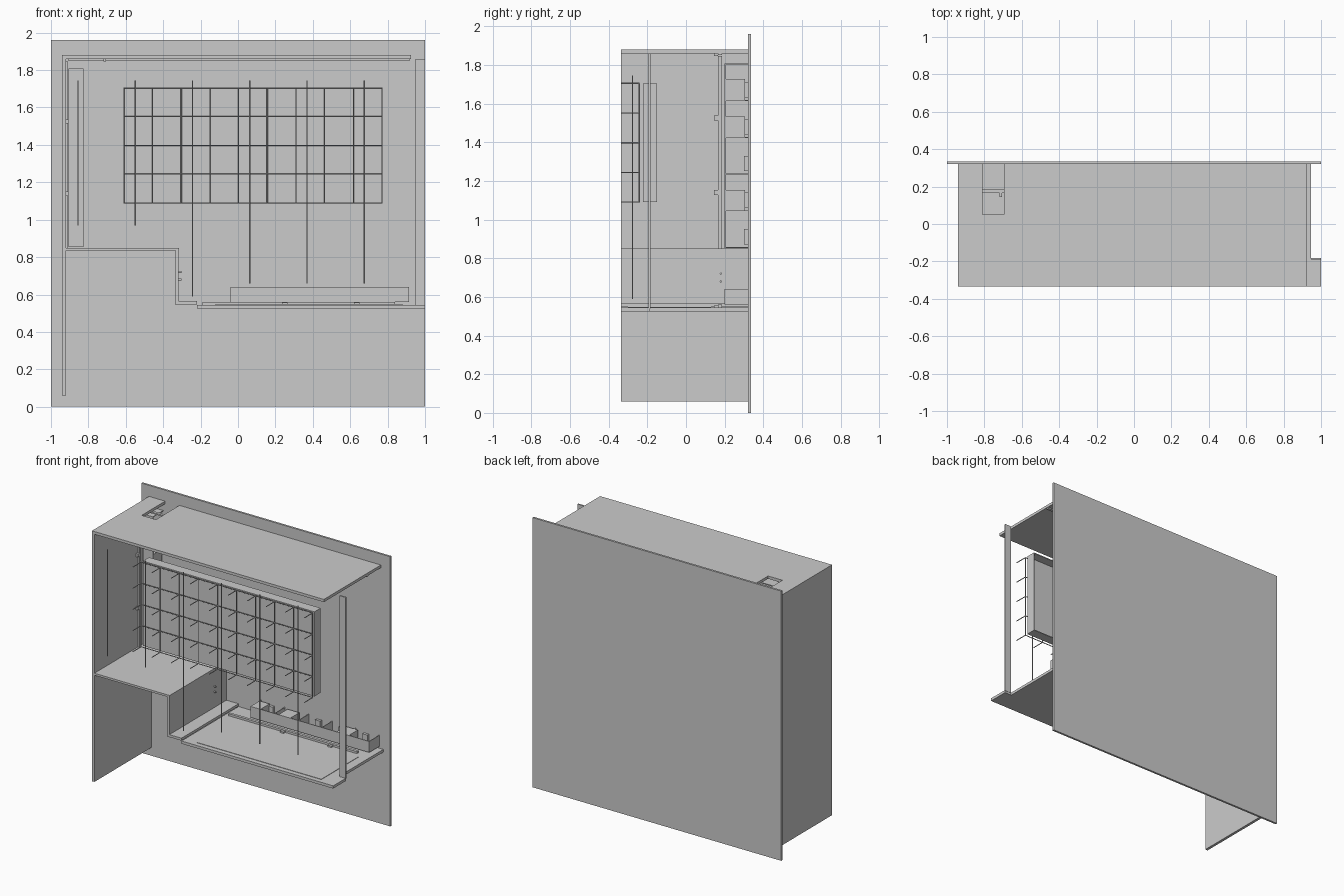
import bpy, bmesh, math
from mathutils import Matrix, Vector

if "Cube" in bpy.data.objects:
    bpy.data.objects.remove(bpy.data.objects["Cube"])


def add_mesh(name, bm):
    me = bpy.data.meshes.new(name)
    bm.to_mesh(me)
    bm.free()
    ob = bpy.data.objects.new(name, me)
    bpy.context.collection.objects.link(ob)
    return ob


def boxes(name, items):
    """One object from several boxes given as (x0, x1, y0, y1, z0, z1)."""
    bm = bmesh.new()
    for x0, x1, y0, y1, z0, z1 in items:
        m = (Matrix.Translation(((x0 + x1) / 2, (y0 + y1) / 2, (z0 + z1) / 2))
             @ Matrix.Diagonal((x1 - x0, y1 - y0, z1 - z0, 1)))
        bmesh.ops.create_cube(bm, size=1, matrix=m)
    return add_mesh(name, bm)


def rods(name, segments, r):
    """Thin round bars between point pairs."""
    bm = bmesh.new()
    for a, b in segments:
        a, b = Vector(a), Vector(b)
        rot = (b - a).to_track_quat('Z', 'Y').to_matrix().to_4x4()
        bmesh.ops.create_cone(bm, cap_ends=True, segments=8, radius1=r, radius2=r,
                              depth=(b - a).length,
                              matrix=Matrix.Translation((a + b) / 2) @ rot)
    ob = add_mesh(name, bm)
    ob.data.shade_smooth()
    ob.data.set_sharp_from_angle(angle=math.radians(50))
    return ob


def slab(name, outline, z0, z1):
    """Horizontal board with the given xy outline."""
    bm = bmesh.new()
    face = bm.faces.new([bm.verts.new((x, y, z0)) for x, y in outline])
    ext = bmesh.ops.extrude_face_region(bm, geom=[face])
    moved = [v for v in ext['geom'] if isinstance(v, bmesh.types.BMVert)]
    bmesh.ops.translate(bm, verts=moved, vec=(0, 0, z1 - z0))
    bmesh.ops.recalc_face_normals(bm, faces=bm.faces)
    return add_mesh(name, bm)


F, B = -0.335, 0.32   # front edge and wall plane

# Main boards
boxes("back_wall", [(-1, 1, B, 0.335, 0, 1.96)])
boxes("left_side_panel", [(-0.94, -0.92, F, B, 0.06, 1.86)])
slab("top_panel", [(-0.94, F), (0.925, F), (0.925, B), (-0.695, B), (-0.695, 0.05),
                   (-0.81, 0.05), (-0.81, B), (-0.94, B)], 1.86, 1.88)
boxes("raised_shelf", [(-0.92, -0.315, F, B, 0.835, 0.85)])
boxes("step_riser", [(-0.335, -0.317, F, B, 0.545, 0.835)])
boxes("step_ledge", [(-0.335, -0.22, F, B, 0.547, 0.565)])
slab("floor_panel", [(-0.22, F), (1, F), (1, -0.185), (0.945, -0.185),
                     (0.945, B), (-0.22, B)], 0.525, 0.545)
slab("floor_mat", [(-0.12, -0.30), (0.88, -0.30), (0.88, 0.13), (-0.12, 0.13)], 0.545, 0.548)
boxes("right_post", [(0.95, 1, -0.193, -0.183, 0.54, 1.86)])

# Thin guide strips around the inside, with small clips
boxes("guide_strips", [(-0.92, -0.908, 0.165, 0.185, 0.85, 1.845),
                       (-0.91, 0.92, 0.165, 0.185, 1.85, 1.86),
                       (-0.19, 0.84, 0.165, 0.185, 0.545, 0.56)])
boxes("clips", [(-0.92, -0.905, 0.145, 0.165, z - 0.012, z + 0.012) for z in (1.14, 1.525)]
      + [(x - 0.015, x + 0.015, 0.145, 0.165, 0.545, 0.556) for x in (0.25, 0.635)]
      + [(-0.72, -0.705, 0.145, 0.165, 1.845, 1.86)])
rods("riser_knobs", [((-0.318, 0.18, z), (-0.303, 0.18, z)) for z in (0.68, 0.72)], 0.006)

# Floating panel: thin face with side flanges, open at the back
x0, x1, z0, z1 = -0.61, 0.77, 1.09, 1.705
boxes("display_panel", [(x0, x1, -0.222, -0.216, z0, z1),
                        (x0, x0 + 0.006, -0.216, -0.15, z0, z1),
                        (x1 - 0.006, x1, -0.216, -0.15, z0, z1),
                        (x0, x1, -0.216, -0.15, z0, z0 + 0.006),
                        (x0, x1, -0.216, -0.15, z1 - 0.006, z1)])

# Wire grid in front of the panel, with a pin at each crossing
xs = [x0 + (x1 - x0) * i / 9 for i in range(10)]
zs = [z0 + (z1 - z0) * i / 4 for i in range(5)]
gy = -0.242
rods("wire_grid", [((x, gy, z0), (x, gy, z1)) for x in xs]
     + [((x0, gy, z), (x1, gy, z)) for z in zs], 0.003)
rods("grid_pins", [((x, F, z), (x, gy, z)) for x in xs for z in zs], 0.003)

# Hanging vertical rods
for i, low in enumerate((0.97, 0.97, 0.59, 0.66, 0.66, 0.66)):
    x = -0.855 + 0.306 * i
    rods("vertical_rod", [((x, -0.277, low), (x, -0.277, 1.745))], 0.0035)


def duct(name, start, blocks, place):
    """Cover plate, dividers, wall rail and spacer blocks along one direction."""
    parts = [(start, start + 0.955, 0.2, 0.206)]
    for i in range(6):
        s = start + i * 0.19
        parts.append((s, s + 0.005, 0.2, B))
    parts += [(start + a, start + b, 0.206, 0.305) for a, b in blocks]
    boxes(name, [place(*p) for p in parts])


duct("upright_duct", 0.853, [(0.195, 0.3), (0.575, 0.68), (0.765, 0.875)],
     lambda a, b, c, d: (-0.905, -0.825, c, d, a, b))
duct("floor_duct", -0.04, [(0.005, 0.08), (0.225, 0.32), (0.69, 0.79)],
     lambda a, b, c, d: (a, b, c, d, 0.56, 0.64))
boxes("duct_brackets", [(-0.895, -0.835, 0.3, B, 0.87 + i * 0.19, 0.95 + i * 0.19)
                        for i in range(5)]
      + [(0.03 + i * 0.19, 0.07 + i * 0.19, 0.3, B, 0.57, 0.625) for i in range(5)])
